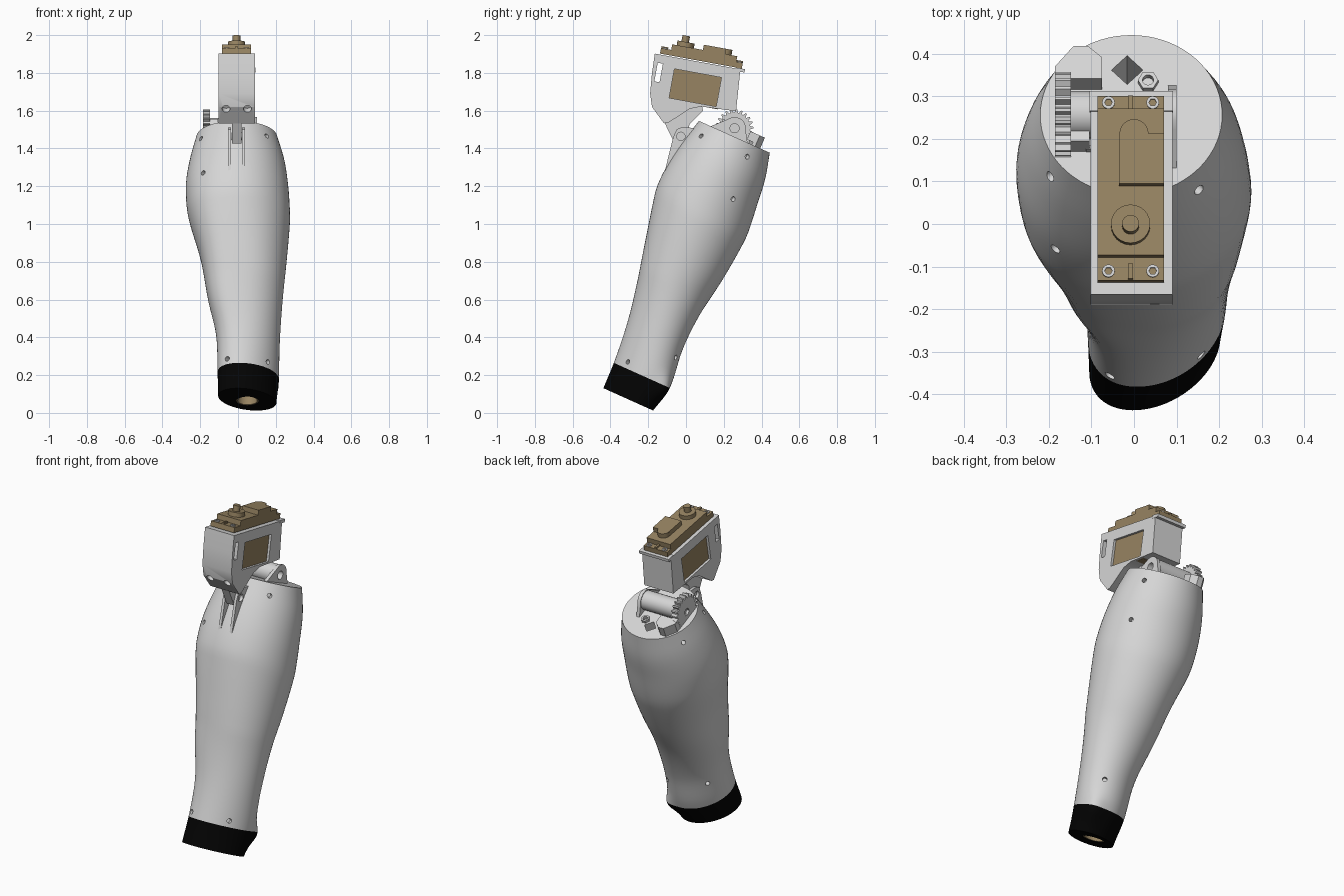
import bpy, bmesh
from math import sin, cos, pi, exp, radians
from mathutils import Vector

if "Cube" in bpy.data.objects:
    bpy.data.objects.remove(bpy.data.objects["Cube"], do_unlink=True)


def material(name, rgb):
    m = bpy.data.materials.new(name)
    m.use_nodes = True
    m.diffuse_color = (*rgb, 1)
    m.node_tree.nodes["Principled BSDF"].inputs["Base Color"].default_value = (*rgb, 1)
    return m


GREY = material("light grey plastic", (0.67, 0.67, 0.67))
BLACK = material("black rubber", (0.001, 0.001, 0.001))
TAN = material("tan servo", (0.31, 0.23, 0.122))


def finish(name, bm, mat, smooth=True):
    bmesh.ops.recalc_face_normals(bm, faces=bm.faces)
    me = bpy.data.meshes.new(name)
    bm.to_mesh(me)
    bm.free()
    ob = bpy.data.objects.new(name, me)
    bpy.context.collection.objects.link(ob)
    me.materials.append(mat)
    if smooth:
        shade(ob)
    return ob


def activate(ob):
    bpy.ops.object.select_all(action='DESELECT')
    ob.select_set(True)
    bpy.context.view_layer.objects.active = ob


def shade(ob):
    activate(ob)
    bpy.ops.object.shade_smooth_by_angle(angle=radians(32))


def skin(name, rings, mat, smooth=True):
    """Closed solid through a list of equal point rings."""
    bm = bmesh.new()
    loops = [[bm.verts.new(p) for p in ring] for ring in rings]
    n = len(loops[0])
    for a, b in zip(loops, loops[1:]):
        for i in range(n):
            j = (i + 1) % n
            bm.faces.new((a[i], a[j], b[j], b[i]))
    bm.faces.new(loops[0])
    bm.faces.new(loops[-1])
    return finish(name, bm, mat, smooth)


def prism(name, side, x0, x1, mat, smooth=False):
    """Side outline of (y, z) points pushed from x0 to x1."""
    return skin(name, [[(x, y, z) for y, z in side] for x in (x0, x1)], mat, smooth)


def cylinder(name, start, axis, r, length, mat, sides=24):
    axis = Vector(axis).normalized()
    q = axis.to_track_quat('Z', 'Y')
    base = Vector(start)
    circle = [q @ Vector((r * cos(2 * pi * i / sides), r * sin(2 * pi * i / sides), 0)) for i in range(sides)]
    return skin(name, [[base + c + axis * d for c in circle] for d in (0, length)], mat)


def cut(ob, *cutters):
    for c in cutters:
        activate(ob)
        mod = ob.modifiers.new("cut", 'BOOLEAN')
        mod.operation, mod.solver, mod.object = 'DIFFERENCE', 'EXACT', c
        bpy.ops.object.modifier_apply(modifier=mod.name)
        bpy.data.objects.remove(c, do_unlink=True)
    shade(ob)


# Forearm frame: u goes across toward the back, v along the leaning axis
TILT = radians(24.2)
AXIS = Vector((0, sin(TILT), cos(TILT)))


def arm(x, u, v):
    return Vector((x, u * cos(TILT) + v * sin(TILT), -u * sin(TILT) + v * cos(TILT)))


# Sections: v, front u, back u, right x, left x
SECTIONS = [
    (-.06, -.451, -.165, -.105, .203), (.085, -.457, -.132, -.108, .215),
    (.298, -.477, -.152, -.115, .222), (.495, -.511, -.146, -.155, .235),
    (.735, -.565, -.111, -.195, .258), (.95, -.615, -.091, -.255, .275),
    (1.03, -.63, -.093, -.27, .274), (1.16, -.627, -.108, -.275, .265),
    (1.3, -.605, -.125, -.255, .245), (1.438, -.571, -.16, -.22, .207)]


def section(v):
    """Catmull-Rom blend of the sections at v."""
    k = max(i for i in range(len(SECTIONS) - 1) if SECTIONS[i][0] <= v + 1e-6)
    s = [SECTIONS[min(max(k + d, 0), len(SECTIONS) - 1)] for d in (-1, 0, 1, 2)]
    h = s[2][0] - s[1][0]
    t = (v - s[1][0]) / h
    out = []
    for c in range(1, 5):
        m0 = (s[2][c] - s[0][c]) / (s[2][0] - s[0][0]) * h
        m1 = (s[3][c] - s[1][c]) / (s[3][0] - s[1][0]) * h
        out.append((2*t**3 - 3*t*t + 1) * s[1][c] + (t**3 - 2*t*t + t) * m0
                   + (3*t*t - 2*t**3) * s[2][c] + (t**3 - t*t) * m1)
    return out


def surface(v, angle):
    """Point on the forearm skin; angle 0 is left, 90 degrees is back."""
    u0, u1, x0, x1 = section(v)
    skew = .3 * max(0, 1 - max(v, 0) / .6)
    flap = .15 * exp(-((angle - .65) / .35) ** 2 - ((v - .07) / .06) ** 2)
    muscle = .15 * exp(-((angle - 1.25 * pi) / .48) ** 2 - ((v - .66) / .4) ** 2)
    swell = 1 + flap + muscle
    x = (x1 - x0) / 2 * cos(angle) * swell
    u = (u1 - u0) / 2 * sin(angle) * swell * (1 - .15 * skew) + skew * x
    return arm((x0 + x1) / 2 + x, (u0 + u1) / 2 + u, v)


def loft(name, v0, v1, steps, mat):
    return skin(name, [[surface(v0 + (v1 - v0) * k / steps, 2 * pi * i / 72) for i in range(72)]
                       for k in range(steps + 1)], mat)


def screw_hole(v, deg):
    p = surface(v, radians(deg))
    u0, u1, x0, x1 = section(v)
    out = (p - arm((x0 + x1) / 2, (u0 + u1) / 2, v)).normalized()
    return cylinder("screw_hole_cutter", p - out * .035, out, .013, .06, GREY, 12)


# Forearm shell with a deep pit in its flat top and screw holes
shell = loft("forearm_shell", .085, 1.438, 44, GREY)
cut(shell, cylinder("pit_cutter", arm(-.016, -.25, 1.2), AXIS, .037, .4, GREY, 4),
    *[screw_hole(v, deg) for v, deg in [
        (1.37, 28), (1.37, 152), (1.37, 215), (1.37, 313), (1.135, 30), (1.135, 230),
        (.115, 228), (.12, 310), (.245, 50), (.24, 138)]])

# Wrist band with a lined socket
WRIST = arm(.05, -.285, -.1)
band = loft("wrist_band", -.06, .085, 6, BLACK)
cut(band, cylinder("socket_cutter", WRIST, AXIS, .06, .1, BLACK))
lining = cylinder("wrist_lining", WRIST + AXIS * .043, AXIS, .06, .056, TAN)
cut(lining, cylinder("lining_cutter", WRIST, AXIS, .052, .2, TAN))

# Front hinge: two fins with pin holes
FIN = [(-.112, 1.28), (-.068, 1.46), (-.05, 1.5), (-.025, 1.512), (.02, 1.51), (.1, 1.5), (.06, 1.28)]
for side, x in (("right", -.052), ("left", .022)):
    fin = prism(f"hinge_fin_{side}", FIN, x, x + .016, GREY)
    cut(fin, cylinder("hole_cutter", (x - .02, -.027, 1.464), (1, 0, 0), .022, .06, GREY))

# Rear pivot: lug, tube, gear and hub
PY, PZ = .257, 1.507


def pivot_hole():
    return cylinder("hole_cutter", (.06, PY, PZ), (1, 0, 0), .024, .08, GREY)


lug_side = [(.33, 1.4), (.317, 1.49)] + [(PY + .06 * cos(a), PZ + .06 * sin(a))
            for a in (.2, .6, 1, 1.4, 1.8, 2.2)] + [(.09, 1.5), (.08, 1.42)]
cut(prism("pivot_lug", lug_side, .08, .1, GREY), pivot_hole())
cut(cylinder("pivot_tube", (-.1, PY, PZ), (1, 0, 0), .055, .196, GREY), pivot_hole())
cylinder("gear_hub", (-.15, PY, PZ), (1, 0, 0), .055, .05, GREY)
teeth = 22
gear_side = []
for i in range(teeth * 4):
    a, r = 2 * pi * i / teeth / 4, (.1 if i % 4 < 2 else .083)
    gear_side.append((PY + r * cos(a), PZ + r * sin(a)))
gear = prism("drive_gear", gear_side, -.186, -.148, GREY)
cut(gear, cylinder("gear_hole_cutter", (-.2, PY, PZ), (1, 0, 0), .022, .03, GREY, 6))

# Blocks and nut on the flat top
block = [(-.185, -.3), (-.185, -.268), (-.142, -.216), (-.108, -.216), (-.075, -.245), (-.075, -.3)]
skin("rear_block", [[arm(x, u, v) for x, u in block] for v in (1.42, 1.5)], GREY, False)
side = [(-.15, -.46), (-.15, -.4), (-.105, -.4), (-.105, -.46)]
skin("side_block", [[arm(x, u, v) for x, u in side] for v in (1.42, 1.5)], GREY, False)
for name, x, u in (("rear_nut", .033, -.283), ("side_nut", -.1, -.44)):
    nut = cylinder(name, arm(x, u, 1.42), AXIS, .024, .035, GREY, 6)
    cut(nut, cylinder("nut_cutter", arm(x, u, 1.43), AXIS, .013, .1, GREY, 16))

# Servo frame: a runs back along the sloping top, b is up from it
LEAN = radians(10.4)


def tilted(a0, a1, b0, b1):
    return [(a * cos(LEAN) + b * sin(LEAN), 1.877 - a * sin(LEAN) + b * cos(LEAN))
            for a, b in ((a0, b0), (a1, b0), (a1, b1), (a0, b1))]


# Servo case with side windows, a slot and front bolt holes
CASE = [(-.165, 1.902), (-.18, 1.8), (-.19, 1.69), (-.18, 1.62), (-.117, 1.533), (-.095, 1.535),
        (.02, 1.61), (.08, 1.622), (.265, 1.597), (.288, 1.819)]
case = prism("servo_case", CASE, -.102, .09, GREY)
window = tilted(-.05, .203, -.222, -.066)
cut(case,
    prism("window_cutter_right", window, -.2, -.08, GREY),
    prism("window_cutter_left", window, .068, .2, GREY),
    prism("slot_cutter", tilted(-.143, -.115, -.15, -.05), -.2, .2, GREY),
    *[cylinder("bolt_cutter", (x, -.2, 1.59), (0, .8, .55), .021, .07, GREY)
      for x in (-.063, .05)])
prism("servo_body", tilted(-.07, .215, -.235, -.05), -.088, .076, TAN)
prism("case_lip", tilted(.27, .318, -.018, 0), -.104, .092, GREY)
prism("case_knuckle", [(-.125, 1.56), (-.06, 1.425), (-.02, 1.425), (.002, 1.47), (.02, 1.53),
                       (.09, 1.6), (.085, 1.625), (.0, 1.62)], -.032, .018, GREY)
cylinder("hinge_pin", (-.034, -.027, 1.464), (1, 0, 0), .02, .054, GREY)

# Servo top: flange, gearbox cover and output shaft
prism("servo_flange", tilted(-.14, .3, 0, .03), -.086, .07, TAN)
prism("servo_cover", tilted(-.085, .265, .03, .06), -.086, .07, TAN)
prism("gearbox_bump", tilted(.08, .2, .06, .088), -.035, .07, TAN)
up = Vector((0, sin(LEAN), cos(LEAN)))


def top_disc(name, x, a, b, r, h, mat, sides=24):
    return cylinder(name, (x, *tilted(a, a, b, b)[0]), up, r, h, mat, sides)


top_disc("gearbox_round", .0, .2, .06, .034, .028, TAN)
top_disc("shaft_collar", -.008, -.015, .06, .046, .025, TAN)
top_disc("output_shaft", -.008, -.02, .08, .02, .038, TAN)
for a in (-.118, .284):
    prism("flange_rib", tilted(a - .02, a + .016, .03, .04), -.014, -.002, TAN)
    for x in (-.06, .044):
        screw = top_disc("flange_screw", x, a, .005, .015, .03, GREY, 16)
        cut(screw, top_disc("socket_cutter", x, a, .015, .009, .05, GREY, 6))
